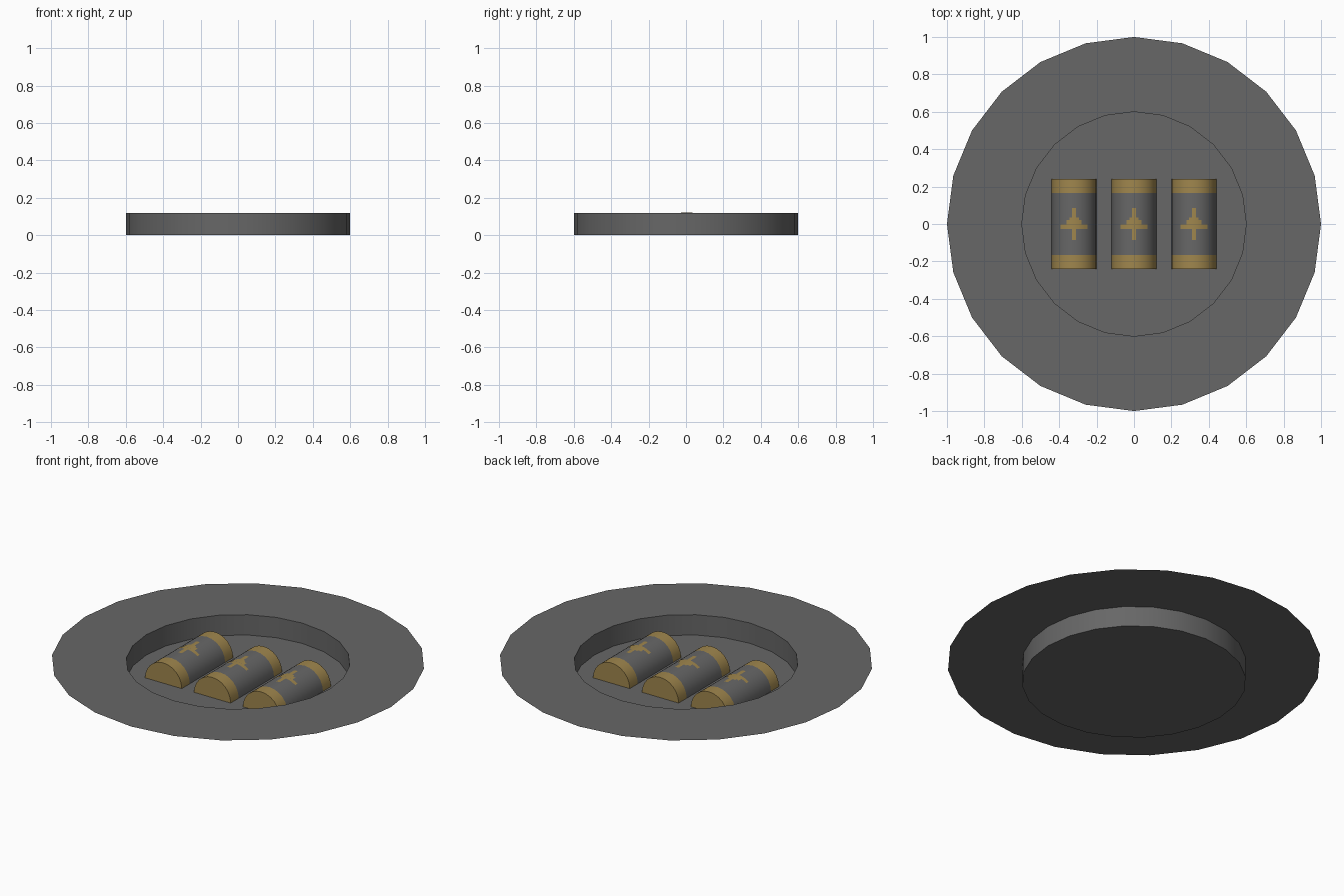
import bpy, bmesh, math

if "Cube" in bpy.data.objects:
    bpy.data.objects.remove(bpy.data.objects["Cube"])

def material(name, rgb):
    m = bpy.data.materials.new(name)
    m.diffuse_color = (*rgb, 1)
    m.use_nodes = True
    m.node_tree.nodes["Principled BSDF"].inputs["Base Color"].default_value = m.diffuse_color
    return m

GREY = material("dark grey", (0.135, 0.135, 0.135))
GOLD = material("dull gold", (0.35, 0.24, 0.075))

def finish(bm, name, mats):
    me = bpy.data.meshes.new(name)
    bm.to_mesh(me)
    bm.free()
    ob = bpy.data.objects.new(name, me)
    bpy.context.collection.objects.link(ob)
    for m in mats:
        me.materials.append(m)
    bpy.ops.object.select_all(action='DESELECT')
    ob.select_set(True)
    bpy.context.view_layer.objects.active = ob
    bpy.ops.object.shade_smooth_by_angle(angle=math.radians(35))
    return ob

# Sheet dish: floor, upright wall and flat rim from a turned profile
SIDES = 24
bm = bmesh.new()
rings = []
for r, z in ((0.6, 0), (0.6, 0.12), (1.0, 0.12)):
    rings.append([bm.verts.new((r * math.cos(2 * math.pi * i / SIDES),
                                r * math.sin(2 * math.pi * i / SIDES), z))
                  for i in range(SIDES)])
bm.faces.new(rings[0])
for a, b in zip(rings, rings[1:]):
    for i in range(SIDES):
        j = (i + 1) % SIDES
        bm.faces.new((a[i], b[i], b[j], a[j]))
finish(bm, "dish", [GREY])

R, SEG = 0.12, 12

def half_barrel(name, cx):
    bm = bmesh.new()
    ys = (-0.24, -0.165, 0.165, 0.24)
    rows = [[bm.verts.new((cx + R * math.cos(math.pi * i / SEG), y,
                           R * math.sin(math.pi * i / SEG)))
             for i in range(SEG + 1)] for y in ys]
    for k in range(3):
        for i in range(SEG):
            f = bm.faces.new((rows[k][i], rows[k + 1][i], rows[k + 1][i + 1], rows[k][i + 1]))
            f.material_index = 0 if k == 1 else 1      # gold end bands
    for cap in (rows[0], rows[-1][::-1]):              # gold end caps
        bm.faces.new(cap).material_index = 1
    finish(bm, name, [GREY, GOLD])

def emblem(name, cx):
    # thin gold plates that follow the curved top
    bm = bmesh.new()
    for half_w, y0, y1 in ((0.011, 0.03, 0.085), (0.025, 0.022, 0.035),
                           (0.04, -0.004, 0.022), (0.072, -0.026, -0.004),
                           (0.011, -0.085, -0.026)):
        n = 8
        pts = []
        for i in range(n + 1):
            x = half_w * (2 * i / n - 1)
            z = math.sqrt((R + 0.001) ** 2 - x * x)
            pts.append((bm.verts.new((cx + x, y0, z)), bm.verts.new((cx + x, y1, z))))
        for p, q in zip(pts, pts[1:]):
            bm.faces.new((p[0], q[0], q[1], p[1]))
    finish(bm, name, [GOLD])

# Three half-round barrels side by side
for label, cx in (("left", -0.32), ("middle", 0.0), ("right", 0.32)):
    half_barrel(label + "_barrel", cx)
    emblem(label + "_cross_ornament", cx)
